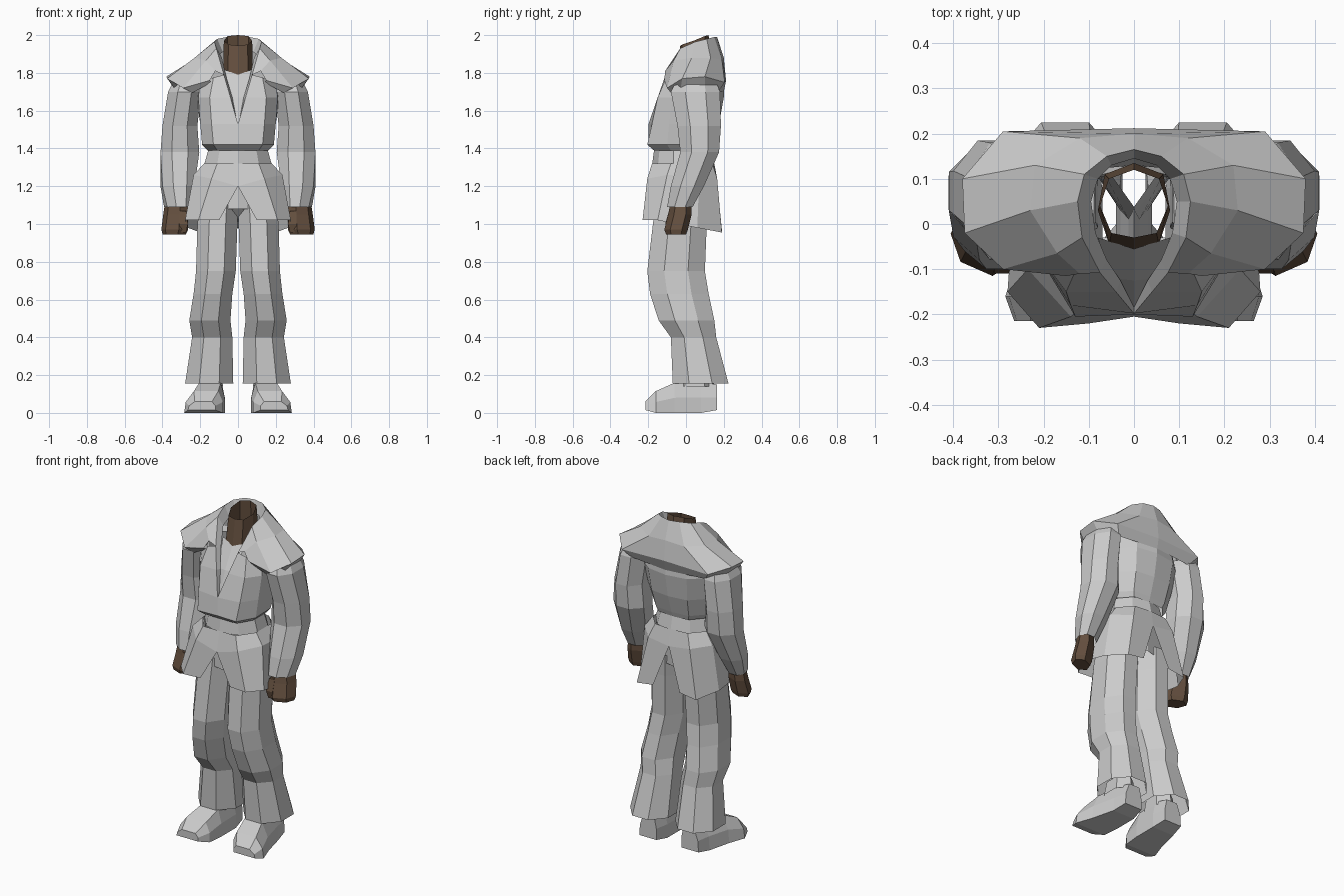
import bpy, bmesh, math


def make(name, verts, faces, mat=None, mirror=True, solid=False):
    me = bpy.data.meshes.new(name)
    me.from_pydata(verts, [], faces)
    if solid:
        bm = bmesh.new()
        bm.from_mesh(me)
        bmesh.ops.recalc_face_normals(bm, faces=bm.faces)
        bm.to_mesh(me)
        bm.free()
    ob = bpy.data.objects.new(name, me)
    bpy.context.collection.objects.link(ob)
    if mat:
        me.materials.append(mat)
    if mirror:
        m = ob.modifiers.new("mirror", 'MIRROR')
        m.merge_threshold = 0.002
    return ob


def sheet(name, rows, mat=None, mirror=True):
    """Open surface through rows of points, listed bottom to top."""
    n = len(rows[0])
    verts = [p for r in rows for p in r]
    faces = [(i * n + j, i * n + j + 1, (i + 1) * n + j + 1, (i + 1) * n + j)
             for i in range(len(rows) - 1) for j in range(n - 1)]
    return make(name, verts, faces, mat, mirror)


def loft(name, rings, mat=None, mirror=True, caps="both"):
    """Tube through closed rings, with caps on both ends, the last end or none."""
    n = len(rings[0])
    verts = [p for r in rings for p in r]
    faces = [(i * n + j, (i + 1) * n + j, (i + 1) * n + (j + 1) % n, i * n + (j + 1) % n)
             for i in range(len(rings) - 1) for j in range(n)]
    if caps == "both":
        faces.append(tuple(range(n)))
    if caps != "none":
        faces.append(tuple(range(len(verts) - n, len(verts)))[::-1])
    return make(name, verts, faces, mat, mirror, caps == "both")


def ring(z, x0, x1, y0, y1, n=8, shear=0):
    """Faceted ring that fills a rectangle at height z; shear slants it in plan."""
    a = [2 * math.pi * (k + 0.5) / n for k in range(n)]
    cx = max(math.cos(t) for t in a)
    cy = max(math.sin(t) for t in a)
    pts = []
    for t in a:
        dy = (y1 - y0) / 2 * math.sin(t) / cy
        pts.append(((x0 + x1) / 2 + (x1 - x0) / 2 * math.cos(t) / cx + shear * dy,
                    (y0 + y1) / 2 + dy, z))
    return pts


def level(z, pts):
    return [(x, y, z) for x, y in pts]


skin = bpy.data.materials.new("skin")
skin.diffuse_color = (0.13, 0.08, 0.05, 1)

# Jacket body, open in a V at the front
sheet("jacket", [
    level(1.39, [(0, -.17), (.11, -.17), (.16, -.08), (.16, .05), (.10, .12), (0, .13)]),
    level(1.42, [(0, -.20), (.13, -.205), (.19, -.10), (.185, .05), (.11, .13), (0, .14)]),
    level(1.53, [(0, -.198), (.14, -.18), (.20, -.09), (.20, .08), (.12, .16), (0, .175)]),
    level(1.67, [(.04, -.15), (.15, -.15), (.21, -.07), (.22, .10), (.13, .18), (0, .20)]),
    [(.075, -.108, 1.79), (.13, -.105, 1.775), (.20, -.05, 1.76),
     (.20, .09, 1.77), (.12, .17, 1.77), (0, .20, 1.77)],
])

# Shoulder mantle with upright collar: underside, rim, slope, collar edge, lining
sheet("mantle", [
    [(.14, -.10, 1.75), (.24, -.08, 1.695), (.33, -.03, 1.71), (.335, .10, 1.71), (.25, .17, 1.70), (0, .20, 1.70)],
    [(.15, -.115, 1.76), (.29, -.10, 1.72), (.375, -.02, 1.77), (.38, .10, 1.78), (.29, .205, 1.75), (0, .212, 1.76)],
    [(.12, -.11, 1.81), (.17, -.065, 1.865), (.23, .03, 1.88), (.22, .13, 1.88), (.12, .19, 1.87), (0, .20, 1.88)],
    [(.075, -.108, 1.79), (.115, -.03, 1.93), (.125, .05, 1.965), (.11, .11, 1.98), (.06, .15, 1.99), (0, .165, 1.99)],
    [(.06, -.08, 1.77), (.085, -.02, 1.88), (.095, .05, 1.90), (.08, .10, 1.91), (.05, .13, 1.92), (0, .145, 1.92)],
])

# Lapel facets folding inward from the V edge
sheet("lapel", [
    [(0, -.185, 1.51), (0, -.198, 1.53)],
    [(.03, -.125, 1.67), (.04, -.15, 1.67)],
    [(.06, -.08, 1.77), (.075, -.108, 1.79)],
])

# Undershirt behind the V opening
sheet("undershirt", [
    [(0, -.188, 1.50), (.03, -.182, 1.50)],
    [(0, -.125, 1.67), (.05, -.12, 1.67)],
    [(0, -.055, 1.79), (.08, -.03, 1.82)],
])

# Open neck with a slanted top
sheet("neck", [
    level(1.77, [(0, -.055), (.055, -.045), (.08, .03), (.065, .11), (0, .135)]),
    [(0, -.03, 1.945), (.05, -.02, 1.95), (.075, .04, 1.97), (.055, .10, 1.995), (0, .12, 2.0)],
], skin)

# Belt
loft("belt", [ring(1.40, -.155, .155, -.168, .13, 10),
              ring(1.31, -.18, .18, -.18, .15, 10)], mirror=False, caps="none")

# Jacket skirt panels, slit at front and back
sheet("jacket_skirt", [
    [(.10, -.22, 1.02), (.21, -.23, 1.02), (.28, -.15, 1.02), (.265, .06, .98), (.20, .19, .955), (.09, .19, .97)],
    [(0, -.205, 1.20), (.14, -.205, 1.24), (.235, -.10, 1.26), (.23, .07, 1.25), (.14, .165, 1.24), (0, .165, 1.22)],
    level(1.32, [(0, -.18), (.11, -.18), (.18, -.08), (.18, .06), (.11, .14), (0, .15)]),
])

# Hips
loft("hips", [ring(1.27, -.18, .18, -.16, .13, 10),
              ring(1.08, -.20, .20, -.165, .12, 10)], mirror=False, caps="none")

# Flared trouser legs
loft("trouser_leg", [ring(*r) for r in (
    (1.13, .00, .20, -.16, .12), (1.00, .003, .215, -.175, .11),
    (.75, .012, .222, -.205, .10), (.63, .03, .235, -.19, .12),
    (.49, .04, .258, -.145, .15), (.40, .03, .243, -.08, .16),
    (.155, .025, .28, -.07, .225))], caps="none")

# Crotch panel closing the gap between the legs
sheet("crotch", [
    [(0, -.03, .98), (.07, -.03, .98)],
    [(0, -.15, 1.10), (.07, -.15, 1.10)],
])

# Shoes, lofted from heel to toe and turned out, with a short ankle
shoe = []
for y, x0, x1, z0, h in ((.165, .085, .20, .015, .15), (.08, .07, .215, 0, .165),
                         (-.06, .07, .25, 0, .16), (-.16, .08, .285, 0, .115),
                         (-.215, .12, .265, .015, .06)):
    w, m = x1 - x0, z0 + (h - z0) * .5
    shoe.append([(x0, y, z0), (x1, y, z0), (x1 - .04 * w, y, m),
                 (x1 - .25 * w, y, h), (x0 + .12 * w, y, h), (x0, y, m)])
loft("shoe", shoe)
loft("ankle", [ring(.22, .085, .20, -.04, .14, 6),
               ring(.14, .08, .21, -.06, .15, 6)], caps="none")

# Sleeves, slanting at the wrist
loft("sleeve", [ring(*r) for r in (
    (1.74, .20, .35, -.06, .165), (1.70, .195, .37, -.08, .18),
    (1.52, .215, .40, -.045, .185), (1.38, .205, .41, -.03, .175),
    (1.20, .235, .405, -.08, .095, 8, .15),
    (1.09, .26, .383, -.10, .035, 8, .3))], caps="none")

# Hands and thumbs
loft("hand", [ring(*r, 6, .35) for r in (
    (1.12, .28, .375, -.08, .03), (1.05, .275, .385, -.095, .03),
    (.97, .275, .395, -.115, .01), (.945, .285, .39, -.105, .0))], skin, caps="last")
loft("thumb", [ring(*r, 4) for r in (
    (1.07, .275, .31, -.09, -.04), (1.0, .265, .31, -.11, -.06),
    (.955, .275, .305, -.10, -.07))], skin)
